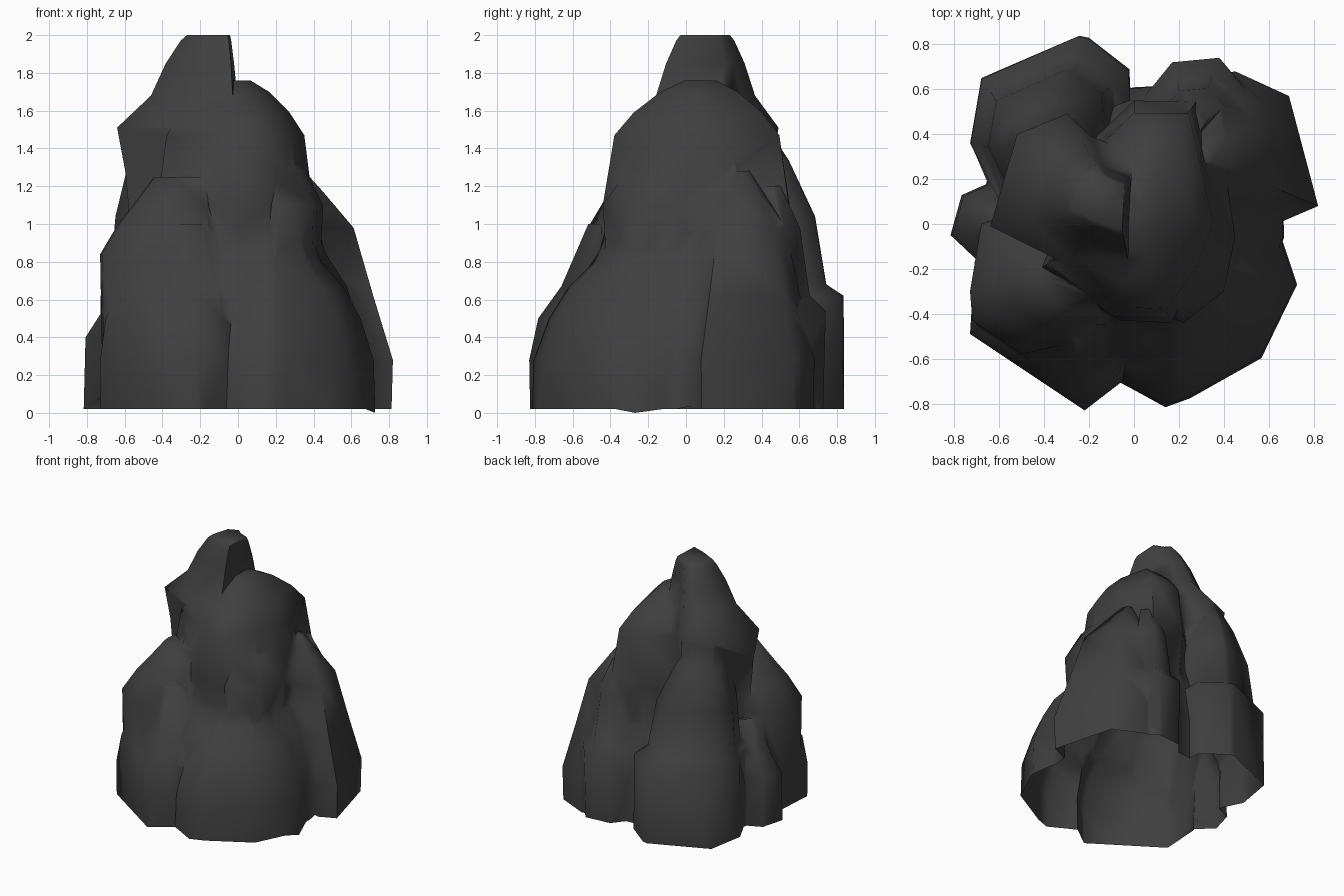
import bpy, bmesh, math
from mathutils import Vector

if "Cube" in bpy.data.objects:
    bpy.data.objects.remove(bpy.data.objects["Cube"])

FLOOR = 0.02
GREY = (0.05, 0.05, 0.05, 1)

stone = bpy.data.materials.new("dark_stone")
stone.use_nodes = True
stone.diffuse_color = GREY
stone.node_tree.nodes["Principled BSDF"].inputs["Base Color"].default_value = GREY


def lobe(name, summit, outline, profile):
    """Stack copies of a plan outline, each shrunk towards the summit by (height, scale)."""
    centre = Vector(summit)
    bm = bmesh.new()
    loops = []
    for height, scale in profile:
        ring = [centre.lerp(Vector(point), scale) for point in outline]
        loops.append([bm.verts.new((p.x, p.y, height)) for p in ring])
    for low, high in zip(loops, loops[1:]):
        for i in range(len(outline)):
            bm.faces.new((low[i - 1], low[i], high[i], high[i - 1]))
    bm.faces.new(loops[0])
    bm.faces.new(loops[-1])
    bmesh.ops.recalc_face_normals(bm, faces=bm.faces)
    bmesh.ops.triangulate(bm, faces=bm.faces)
    mesh = bpy.data.meshes.new(name)
    bm.to_mesh(mesh)
    bm.free()
    mesh.materials.append(stone)
    ob = bpy.data.objects.new(name, mesh)
    bpy.context.collection.objects.link(ob)
    return ob


def fuse(body, part):
    """Merge a part into the body with a boolean union."""
    mod = body.modifiers.new("fuse", 'BOOLEAN')
    mod.operation = 'UNION'
    mod.solver = 'EXACT'
    mod.object = part
    bpy.context.view_layer.objects.active = body
    bpy.ops.object.modifier_apply(modifier=mod.name)
    bpy.data.objects.remove(part)


# Broad core that fills the valleys between the buttresses
rock = lobe("rock", (-.05, .1),
            [(.67, -.06), (.52, -.5), (.15, -.63), (-.1, -.69), (-.5, -.58), (-.68, -.2),
             (-.66, .19), (-.5, .5), (0, .61), (.4, .63), (.66, .4)],
            [(-.1, 1), (.35, .99), (.67, .87), (.85, .71), (1.1, .62), (1.4, .48)])

# Central column and the shoulder under its front left corner
column = lobe("column", (0, .08),
              [(.27, .54), (.39, 0), (.31, -.22), (.16, -.43), (-.06, -.42), (-.42, -.2),
               (-.2, .35), (0, .54)],
              [(.5, .85), (1.1, 1.02), (1.47, .9), (1.59, .7), (1.7, .42), (1.76, .17)])
fuse(rock, column)

left_shoulder = lobe("left_shoulder", (.15, 0),
                     [(.45, -.06), (.4, -.3), (.22, -.44), (-.1, -.3), (.1, .3), (.4, .3)],
                     [(.5, .92), (1.1, 1), (1.28, .71), (1.4, .4)])
fuse(rock, left_shoulder)

# Overhanging peak
peak = lobe("peak", (-.08, .1),
            [(-.64, -.01), (-.3, -.18), (0, -.28), (.03, .3), (-.19, .39), (-.3, .49), (-.52, .4)],
            [(.8, .85), (1.27, .92), (1.51, 1), (1.68, .68), (1.85, .54), (1.97, .4), (2, .34)])
fuse(rock, peak)

# Back buttresses
back_left = lobe("back_left_buttress", (.3, .3),
                 [(.82, .08), (.69, .57), (.45, .68), (.1, .6), (.05, .1), (.4, -.1)],
                 [(-.1, .98), (.28, 1), (.62, .8), (.98, .6), (1.17, .29), (1.28, .1)])
fuse(rock, back_left)

back_shelf = lobe("back_shelf", (.25, .4),
                  [(.5, .6), (.38, .74), (.17, .72), (.04, .56), (.3, .3)],
                  [(-.1, .95), (.54, 1), (.62, .75), (.98, .6), (1.2, .3)])
fuse(rock, back_shelf)

back_right = lobe("back_right_buttress", (-.45, .3),
                  [(-.02, .69), (-.2, .83), (-.25, .84), (-.68, .65), (-.73, .36), (-.6, .1), (0, .3)],
                  [(-.1, 1), (.62, .99), (.68, .82), (1.04, .71), (1.34, .45), (1.5, .25)])
fuse(rock, back_right)

# Right side foot and shoulder
right_foot = lobe("right_foot", (-.5, 0),
                  [(-.82, -.05), (-.77, .13), (-.5, .25), (-.4, 0), (-.6, -.25)],
                  [(-.1, 1), (.4, .96), (.53, .7), (.8, .4)])
fuse(rock, right_foot)

right_shoulder = lobe("right_shoulder", (-.2, -.18),
                      [(-.73, -.3), (-.72, -.43), (-.5, -.58), (-.15, -.5), (0, -.2), (-.4, .1), (-.68, 0)],
                      [(.1, .98), (.84, 1), (1, .82), (1.1, .67), (1.25, .46)])
fuse(rock, right_shoulder)

# Front buttresses
front_right = lobe("front_right_buttress", (-.3, -.15),
                   [(-.71, -.17), (-.73, -.49), (-.22, -.83), (-.06, -.71), (.2, -.4), (-.3, .1)],
                   [(-.1, .99), (.28, 1), (.5, .93), (.67, .75), (1, .54)])
fuse(rock, front_right)

front_left = lobe("front_left_buttress", (.15, -.15),
                  [(.66, -.06), (.73, -.27), (.57, -.6), (.25, -.78), (.14, -.82), (-.06, -.71),
                   (-.2, -.3), (.1, .1)],
                  [(-.1, 1), (.28, .98), (.5, .86), (.67, .7), (.8, .5), (1.05, .34)])
fuse(rock, front_left)

# Open the underside and let one corner dip to the ground
bm = bmesh.new()
bm.from_mesh(rock.data)
bmesh.ops.bisect_plane(bm, geom=bm.verts[:] + bm.edges[:] + bm.faces[:],
                       plane_co=(0, 0, FLOOR), plane_no=(0, 0, 1), clear_inner=True)
bmesh.ops.remove_doubles(bm, verts=bm.verts, dist=0.015)
bmesh.ops.triangulate(bm, faces=bm.faces)
corner = min(bm.verts, key=lambda v: (v.co - Vector((.73, -.27, FLOOR))).length)
corner.co.z = 0
bm.to_mesh(rock.data)
bm.free()

# Soft shading with only the deep clefts kept sharp
bpy.ops.object.select_all(action='DESELECT')
rock.select_set(True)
bpy.ops.object.shade_smooth_by_angle(angle=math.radians(75))
